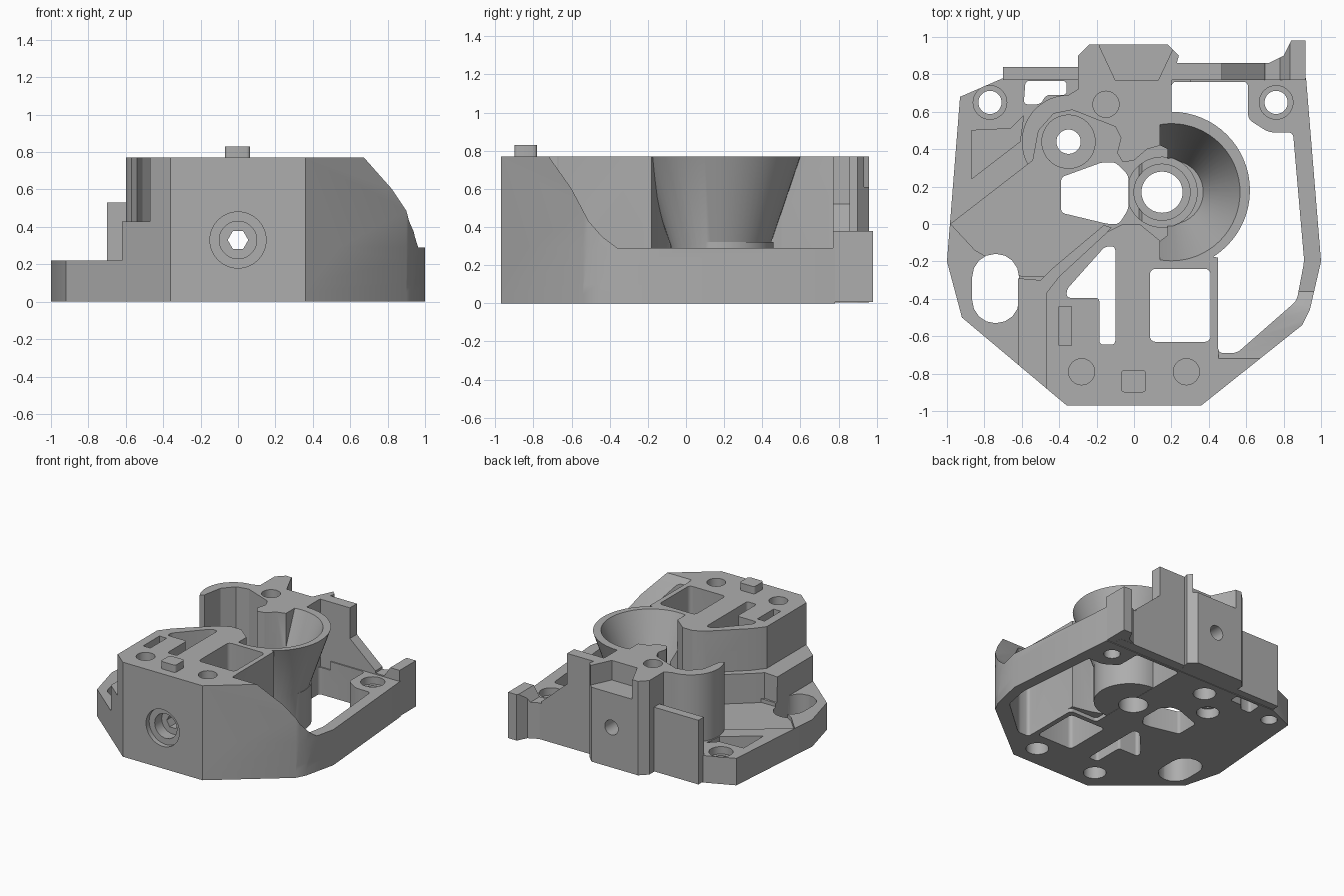
import bpy, bmesh, math
from mathutils import Matrix

cube = bpy.data.objects.get("Cube")
if cube:
    bpy.data.objects.remove(cube, do_unlink=True)

grey = bpy.data.materials.new("plain grey")
grey.use_nodes = True
grey.diffuse_color = (0.42, 0.42, 0.42, 1)
grey.node_tree.nodes["Principled BSDF"].inputs["Base Color"].default_value = grey.diffuse_color


def finish(bm, name):
    bmesh.ops.recalc_face_normals(bm, faces=bm.faces)
    mesh = bpy.data.meshes.new(name)
    bm.to_mesh(mesh)
    bm.free()
    mesh.materials.append(grey)
    ob = bpy.data.objects.new(name, mesh)
    bpy.context.collection.objects.link(ob)
    return ob


def prism(name, pts, lo, hi, axis="z", r=0):
    """Extrude a profile along an axis, optionally rounding its corners."""
    place = {"z": lambda a, b, h: (a, b, h),
             "x": lambda a, b, h: (h, a, b),
             "y": lambda a, b, h: (a, h, b)}[axis]
    bm = bmesh.new()
    ends = [[bm.verts.new(place(a, b, h)) for a, b in pts] for h in (lo, hi)]
    sides = []
    n = len(pts)
    for i in range(n):
        j = (i + 1) % n
        bm.faces.new((ends[0][i], ends[0][j], ends[1][j], ends[1][i]))
        sides.append(bm.edges.get((ends[0][i], ends[1][i])))
    for end in ends:
        bm.faces.new(end)
    if r:
        bmesh.ops.bevel(bm, geom=sides, offset=r, segments=4, profile=0.5,
                        affect="EDGES", clamp_overlap=True)
    return finish(bm, name)


def box(name, x0, x1, y0, y1, z0, z1, r=0):
    return prism(name, [(x0, y0), (x1, y0), (x1, y1), (x0, y1)], z0, z1, r=r)


def cone(name, x, y, r0, r1, z0, z1, n=48, keep_right_of=None):
    bm = bmesh.new()
    bmesh.ops.create_cone(bm, cap_ends=True, segments=n, radius1=r0, radius2=r1, depth=z1 - z0,
                          matrix=Matrix.Translation((x, y, (z0 + z1) / 2)))
    if keep_right_of is not None:
        bmesh.ops.bisect_plane(bm, geom=bm.verts[:] + bm.edges[:] + bm.faces[:],
                               plane_co=(keep_right_of, 0, 0), plane_no=(-1, 0, 0), clear_outer=True)
        bmesh.ops.holes_fill(bm, edges=[e for e in bm.edges if e.is_boundary])
    return finish(bm, name)


def bore(name, r, y0, y1, z, n=40):
    """Cylinder lying along the y axis."""
    ring = [(r * math.cos(math.tau * i / n), z + r * math.sin(math.tau * i / n)) for i in range(n)]
    return prism(name, ring, y0, y1, "y")


def combine(operation, *tools):
    for tool in tools:
        mod = body.modifiers.new("combine", "BOOLEAN")
        mod.operation = operation
        mod.solver = "EXACT"
        mod.object = tool
        bpy.context.view_layer.objects.active = body
        bpy.ops.object.modifier_apply(modifier=mod.name)
        bpy.data.objects.remove(tool, do_unlink=True)


def add(*tools):
    combine("UNION", *tools)


def cut(*tools):
    combine("DIFFERENCE", *tools)


# Base plate: low on one side, higher skirt on the other
body = prism("housing_body", [(-.36, -.97), (.36, -.97), (.9, -.54), (.94, -.46), (1, -.2), (.92, .78),
                              (-.7, .78), (-.93, .68), (-1, -.2), (-.92, -.5)], 0, .22)
add(prism("skirt", [(.3, -.97), (.36, -.97), (.9, -.54), (.94, -.46), (1, -.2), (.92, .78), (.3, .78)], .1, .29))

# Sloping corner wall
add(prism("corner_wall", [(.36, -.97), (.9, -.54), (.94, -.46), (1, -.2), (.4, -.2)], .05, .77))
cut(prism("wall_slope", [(-.72, .8), (-.72, .77), (-.6, .6), (-.51, .43), (-.44, .35), (-.36, .29),
                         (0, .29), (0, .8)], .452, 1.2, "x"))

# Large side window and rear slot
cut(prism("window", [(.45, -.69), (.55, -.69), (.87, -.41), (.91, -.2), (.85, .49), (.72, .49), (.61, .56),
                     (.61, .76), (.2, .76), (.2, -.2), (.45, -.2)], -.1, 1, r=.025))
cut(prism("rear_slot", [(-.59, .64), (-.5, .64), (-.47, .69), (-.36, .69), (-.36, .765), (-.58, .765)], -.1, 1, r=.02))

# Tall front block and rear block
add(prism("front_block", [(-.47, -.878), (-.36, -.97), (.36, -.97), (.45, -.898), (.45, -.18), (.3, -.15),
                          (.14, -.09), (.03, 0), (-.06, 0), (-.14, -.04), (-.4, -.28), (-.47, -.37)], .03, .77))
add(prism("rear_block", [(-.4, .66), (-.3, .72), (-.3, .9), (-.24, .96), (.18, .96), (.24, .9), (.2, .76),
                         (.2, .5), (.1, .3), (-.1, .3), (-.3, .4)], .004, .77))
add(cone("round_housing", -.35, .44, .25, .25, .02, .77))

# Funnel: straight foot with flaring cup
add(cone("funnel_foot", .2, .19, .27, .27, .002, .32), cone("funnel_cup", .2, .18, .26, .42, .3, .77, 64))

# Rear walls and corner tab
add(prism("rear_wall", [(.2, .005), (.2, .77), (.47, .77), (.47, .52), (.72, .3), (.85, .3), (.85, .005)],
          .77, .86, "y"))
add(prism("corner_tab", [(.72, .77), (.918, .77), (.918, .98), (.84, .98), (.8, .9), (.72, .86)], .006, .38))
cut(prism("tab_slope", [(.7, .3), (.78, .3), (.84, .39), (.7, .5)], .7, 1.1, "y"))
add(box("side_plate", -.7, -.28, .77, .84, .007, .53))

# Open chamber and half-cone inside of the funnel
cut(prism("chamber", [(-.98, 0), (-.54, .34), (-.51, .5), (-.43, .59), (-.33, .61), (-.1, .52), (-.07, .46),
                      (-.09, .38), (-.06, .33), (0, .34), (.07, .4), (.14, .42), (.18, .4), (.18, -.06),
                      (.14, -.09), (.03, 0), (-.06, 0), (-.14, -.04), (-.4, -.28), (-.6, -.28), (-.85, -.14)],
          .19, 1))
cut(cone("funnel_inside", .2, .17, .17, .375, .28, .79, 64, keep_right_of=.139))

# Low ledge beside the front block, and floor bosses
add(prism("side_ledge", [(-.62, -.752), (-.46, -.886), (-.46, -.36), (-.39, -.28), (-.12, -.02), (-.16, -.005),
                         (-.44, -.24), (-.5, -.3), (-.62, -.29)], .04, .43))
add(cone("shaft_boss", -.35, .44, .145, .145, .1, .25), cone("funnel_ring", .15, .17, .19, .19, .1, .31))

# Through openings
cut(prism("floor_opening", [(-.39, .06), (-.14, 0), (-.08, 0), (-.03, .08), (-.03, .26), (-.1, .33),
                            (-.17, .33), (-.39, .25)], -.1, .5, r=.02),
    box("square_opening", .085, .41, -.63, -.24, -.1, 1, r=.03),
    prism("angled_opening", [(-.1, -.12), (-.1, -.645), (-.185, -.645), (-.185, -.395), (-.36, -.395), (-.36, -.35),
                             (-.155, -.12)], -.1, 1, r=.02),
    box("oval_opening", -.865, -.615, -.53, -.16, -.1, .35, r=.122),
    cone("funnel_bore", .15, .17, .11, .11, -.1, 1),
    cone("funnel_recess", .15, .17, .15, .15, .27, .5),
    cone("shaft_bore", -.35, .44, .065, .065, -.1, 1))

# Pockets
cut(prism("triangle_pocket", [(-.87, .24), (-.61, .44), (-.59, .58), (-.66, .51), (-.87, .5)], .1, .4),
    box("top_slot", -.4, -.335, -.65, -.44, .6, 1),
    prism("rear_notch", [(-.2, 1), (-.18, .94), (-.1, .77), (.13, .77), (.21, .94), (.23, 1)], .61, 1))

# Screw holes: corner holes pass through, the rest are blind
for x, z in ((-.77, .22), (.76, .29)):
    cut(cone("corner_hole", x, .65, .062, .062, -.1, 1, 32),
        cone("corner_recess", x, .65, .09, .09, z - .06, 1, 32))
for x, y in ((-.28, -.79), (.28, -.79), (-.15, .64)):
    cut(cone("top_hole", x, y, .07, .07, .55, 1, 32), cone("bottom_hole", x, y, .085, .085, -.1, .1, 32))
cut(cone("shaft_recess", -.35, .44, .085, .085, -.1, .08, 32))

# Horizontal bores through the front and rear
cut(bore("front_recess", .15, -1.1, -.93, .33), bore("front_step", .1, -1, -.84, .33),
    bore("hex_passage", .055, -1, .5, .33, 6), bore("rear_bore", .06, .45, 1.1, .33))

# Locating peg on top
add(box("top_peg", -.07, .065, -.9, -.78, .7, .83, r=.02))

bpy.ops.object.select_all(action="DESELECT")
body.select_set(True)
bpy.context.view_layer.objects.active = body
bpy.ops.object.shade_smooth_by_angle(angle=math.radians(25))
